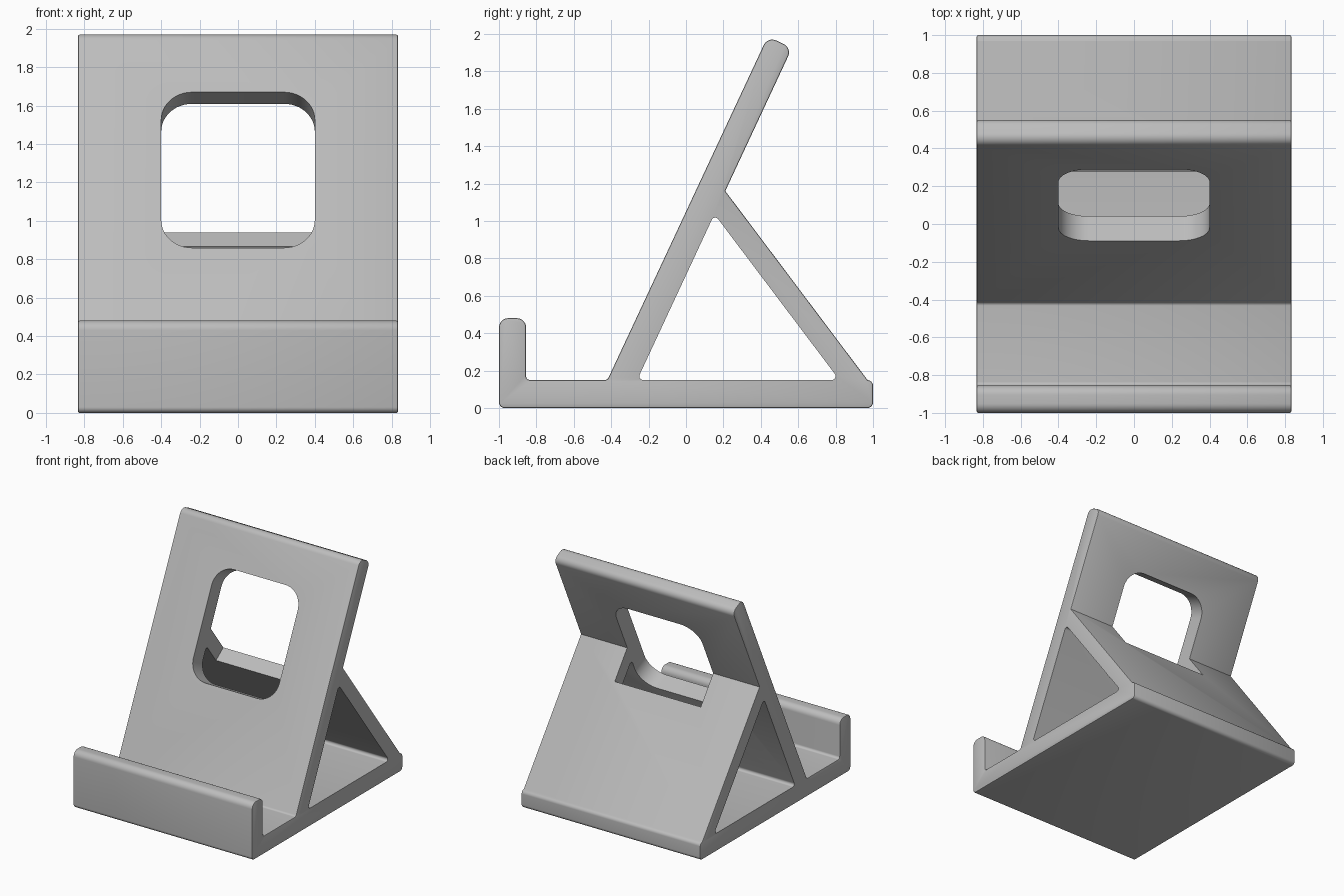
import bpy, bmesh, math
from mathutils import Vector

cube = bpy.data.objects.get("Cube")
if cube:
    bpy.data.objects.remove(cube, do_unlink=True)

grey = bpy.data.materials.new("light grey plastic")
grey.use_nodes = True
grey.diffuse_color = (0.5, 0.5, 0.5, 1)
grey.node_tree.nodes["Principled BSDF"].inputs["Base Color"].default_value = (0.5, 0.5, 0.5, 1)


def rounded(corners, steps=8):
    """Turn (a, b, radius) corners into an outline with filleted corners."""
    out = []
    for i, (a, b, r) in enumerate(corners):
        p = Vector((a, b))
        if r == 0:
            out.append(p)
            continue
        d1 = (Vector(corners[i - 1][:2]) - p).normalized()
        d2 = (Vector(corners[(i + 1) % len(corners)][:2]) - p).normalized()
        half = d1.angle(d2) / 2
        centre = p + (d1 + d2).normalized() * r / math.sin(half)
        start = p + d1 * r / math.tan(half) - centre
        end = p + d2 * r / math.tan(half) - centre
        sweep = start.angle(end)
        for k in range(steps + 1):
            t = k / steps
            out.append(centre + (start * math.sin((1 - t) * sweep)
                                 + end * math.sin(t * sweep)) / math.sin(sweep))
    return out


def prism(name, outline, origin, u, v, w, near, far, bevel=0):
    """Extrude an outline lying in the u-v plane along w."""
    origin, u, v, w = map(Vector, (origin, u, v, w))
    bm = bmesh.new()
    base = [bm.verts.new(origin + u * p.x + v * p.y + w * near) for p in outline]
    face = bm.faces.new(base)
    ext = bmesh.ops.extrude_face_region(bm, geom=[face], use_keep_orig=True)
    top = [e for e in ext["geom"] if isinstance(e, bmesh.types.BMVert)]
    bmesh.ops.translate(bm, verts=top, vec=w * (far - near))
    bmesh.ops.recalc_face_normals(bm, faces=bm.faces)
    if bevel:
        caps = [f for f in bm.faces if len(f.verts) > 4]
        rims = list({e for f in caps for e in f.edges})
        bmesh.ops.bevel(bm, geom=rims, offset=bevel, segments=2,
                        profile=0.5, affect='EDGES', clamp_overlap=False)
    mesh = bpy.data.meshes.new(name)
    bm.to_mesh(mesh)
    bm.free()
    mesh.materials.append(grey)
    obj = bpy.data.objects.new(name, mesh)
    bpy.context.collection.objects.link(obj)
    return obj


HALF = 0.833
X, Y, Z = (1, 0, 0), (0, 1, 0), (0, 0, 1)

# Side profile: base, rear brace, leaning backrest and front lip
side = rounded([
    (-1, 0, 0.03), (1, 0, 0.03), (1, 0.14, 0.03), (0.97, 0.15, 0),
    (0.21, 1.16, 0), (0.567, 1.925, 0.05), (0.437, 1.986, 0.05),
    (-0.42, 0.15, 0.02), (-0.855, 0.15, 0.02), (-0.855, 0.48, 0.05), (-1, 0.48, 0.05)])
stand = prism("stand_body", side, (0, 0, 0), Y, Z, X, -HALF, HALF, bevel=0.008)

# Triangular opening between backrest, brace and base
triangle = rounded([(-0.261, 0.15, 0.02), (0.82, 0.15, 0.02), (0.152, 1.036, 0.02)])
cutters = [prism("triangle_cutter", triangle, (0, 0, 0), Y, Z, X, -1, 1)]

# Rounded window, square to the backrest
lean = math.radians(65)
along = (0, math.cos(lean), math.sin(lean))
through = (0, math.sin(lean), -math.cos(lean))
window = rounded([(sx * 0.4, sy * 0.447, 0.16)
                  for sx, sy in ((-1, -1), (1, -1), (1, 1), (-1, 1))], 12)
cutters.append(prism("window_cutter", window, (0, 0.1, 1.265),
                     X, along, through, -0.1, 0.155))

# Notch in the top of the brace, square to its sloping face
slope = math.atan2(1.01, 0.76)
up = (0, -math.cos(slope), math.sin(slope))
out = (0, math.sin(slope), math.cos(slope))
notch = rounded([(-0.4, 0, 0), (0.4, 0, 0), (0.4, 0.32, 0), (-0.4, 0.32, 0)])
cutters.append(prism("notch_cutter", notch, (0, 0.376, 0.94), X, up, out, -0.14, 0.05))

# Cut the openings
for cutter in cutters:
    mod = stand.modifiers.new(cutter.name, 'BOOLEAN')
    mod.operation = 'DIFFERENCE'
    mod.solver = 'EXACT'
    mod.object = cutter
    cutter.hide_render = True
bpy.context.view_layer.objects.active = stand
stand.select_set(True)
for mod in list(stand.modifiers):
    bpy.ops.object.modifier_apply(modifier=mod.name)
for cutter in cutters:
    bpy.data.objects.remove(cutter, do_unlink=True)

# Smooth rounded edges, crisp corners
bpy.ops.object.shade_smooth_by_angle(angle=math.radians(30))
